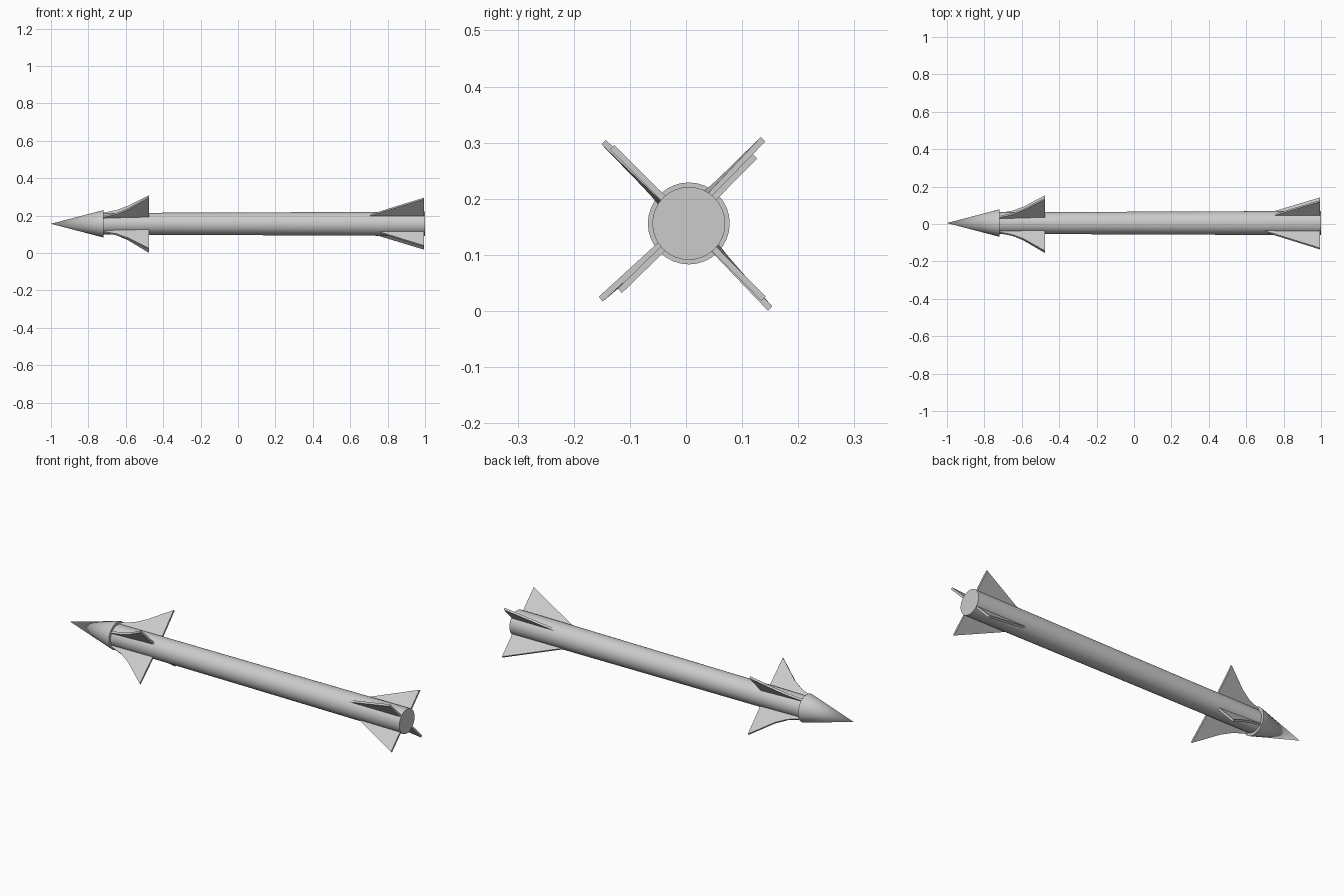
import bpy, bmesh, math
from mathutils import Vector

if "Cube" in bpy.data.objects:
    bpy.data.objects.remove(bpy.data.objects["Cube"])

CY, CZ = 0.005, 0.156      # long axis of the rocket


def finish(name, bm, smooth):
    bmesh.ops.recalc_face_normals(bm, faces=bm.faces)
    mesh = bpy.data.meshes.new(name)
    bm.to_mesh(mesh)
    bm.free()
    ob = bpy.data.objects.new(name, mesh)
    bpy.context.collection.objects.link(ob)
    if smooth:
        bpy.ops.object.select_all(action='DESELECT')
        ob.select_set(True)
        bpy.context.view_layer.objects.active = ob
        bpy.ops.object.shade_smooth_by_angle(angle=math.radians(35))
    return ob


def lathe(name, profile, n=32):
    """Closed round solid along x from (x, radius) points; radius 0 is a tip."""
    bm = bmesh.new()
    rings = []
    for x, r in profile:
        count = n if r > 0 else 1
        rings.append([bm.verts.new((x, CY + r * math.cos(2 * math.pi * i / n),
                                    CZ + r * math.sin(2 * math.pi * i / n)))
                      for i in range(count)])
    for a, b in zip(rings, rings[1:]):
        for i in range(n):
            j = (i + 1) % n
            if len(a) == 1:
                bm.faces.new((a[0], b[i], b[j]))
            else:
                bm.faces.new((a[i], a[j], b[j], b[i]))
    for ring in (rings[0], rings[-1]):
        if len(ring) > 1:
            bm.faces.new(ring)
    return finish(name, bm, True)


def fin(name, outline, tip, centre, cant=0.0, thick=0.011):
    """Flat plate; outline is (x, radius) with the last point at the tip radius."""
    c = Vector(centre)
    u = Vector(tip) - c
    reach = u.length
    u.normalize()
    n = Vector((-u.y, u.x))
    pts = list(outline)
    x_end = pts[-1][0]
    pts = [(x, reach if r is None else r) for x, r in pts] + [(x_end, 0.04)]
    bm = bmesh.new()
    sides = []
    for s in (-0.5, 0.5):
        side = []
        for x, r in pts:
            p = c + u * r + n * (s * thick + cant * (x_end - x))
            side.append(bm.verts.new((x, p.x, p.y)))
        sides.append(side)
        bm.faces.new(side)
    k = len(pts)
    for i in range(k):
        j = (i + 1) % k
        bm.faces.new((sides[0][i], sides[0][j], sides[1][j], sides[1][i]))
    return finish(name, bm, False)


# Nose cone and slightly flared tube
lathe("nose_cone", [(-1.0, 0), (-0.72, 0.073)])
lathe("body_tube", [(-0.722, 0.058), (0.10, 0.061), (1.0, 0.065)])

# Front fins: concave leading edge, set at a slight angle to the axis
front = {"upper_left": ((-0.147, 0.301), (CY, CZ)),
         "upper_right": ((0.137, 0.306), (0.0, 0.16)),
         "lower_right": ((0.150, 0.0042), (CY, CZ)),
         "lower_left": ((-0.152, 0.021), (0.0, 0.16))}
front_outline = [(-0.72, 0.04), (-0.72, 0.064), (-0.65, 0.085),
                 (-0.59, 0.118), (-0.475, None)]
for key, (tip, centre) in front.items():
    fin("front_fin_" + key, front_outline, tip, centre, cant=0.03)

# Rear fins: straight swept leading edge
rear = {"upper_left": ((-0.132, 0.292), 0.68),
        "upper_right": ((0.123, 0.276), 0.73),
        "lower_right": ((0.138, 0.022), 0.68),
        "lower_left": ((-0.118, 0.036), 0.73)}
for key, (tip, start) in rear.items():
    fin("rear_fin_" + key, [(start, 0.055), (0.994, None)], tip, (CY, CZ))
